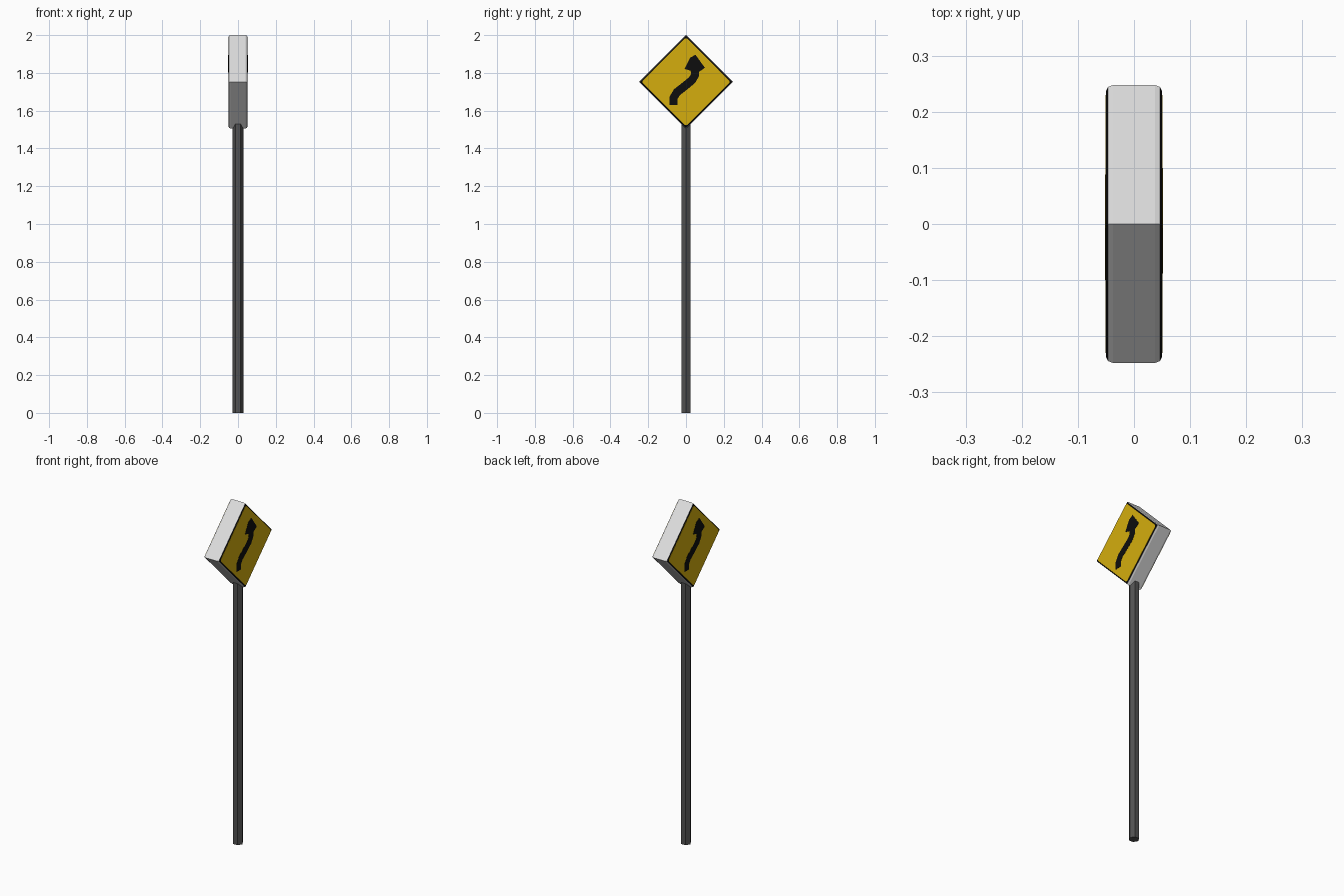
import bpy, bmesh, math
from mathutils import Vector

if "Cube" in bpy.data.objects:
    bpy.data.objects.remove(bpy.data.objects["Cube"])

CZ = 1.753  # height of the sign centre


def mat(name, rgb):
    m = bpy.data.materials.new(name)
    m.diffuse_color = (*rgb, 1)
    m.use_nodes = True
    m.node_tree.nodes["Principled BSDF"].inputs["Base Color"].default_value = m.diffuse_color
    return m


white = mat("pale_grey", (0.72, 0.72, 0.72))
black = mat("black", (0.004, 0.004, 0.004))
yellow = mat("sign_yellow", (0.66, 0.42, 0.004))
grey = mat("pole_grey", (0.085, 0.085, 0.085))


def finish(name, bm, mats):
    bmesh.ops.recalc_face_normals(bm, faces=bm.faces)
    me = bpy.data.meshes.new(name)
    bm.to_mesh(me)
    bm.free()
    for m in mats:
        me.materials.append(m)
    ob = bpy.data.objects.new(name, me)
    bpy.context.collection.objects.link(ob)
    return ob


# sign box: diamond rings lofted along x, with rounded rims
half = [(0.037, 0.248), (0.0465, 0.244), (0.05, 0.237)]
profile = [(-x, r) for x, r in reversed(half)] + half
bm = bmesh.new()
rings = [[bm.verts.new((x, r * c, CZ + r * s))
          for c, s in ((1, 0), (0, 1), (-1, 0), (0, -1))] for x, r in profile]
for a, b in zip(rings, rings[1:]):
    for i in range(4):
        j = (i + 1) % 4
        bm.faces.new((a[i], a[j], b[j], b[i]))
bm.faces.new(rings[0])
bm.faces.new(rings[-1])
for f in bm.faces:  # outer rim and end faces are black
    f.material_index = 1 if abs(f.calc_center_median().x) > 0.045 else 0
finish("sign_box", bm, [white, black])


def plate(name, pts, side, x0, x1, m):
    """Thin plate from a (y, z) outline, turned half round for the -x side."""
    bm = bmesh.new()
    face = bm.faces.new([bm.verts.new((side * x0, side * y, CZ + z)) for y, z in pts])
    ret = bmesh.ops.extrude_face_region(bm, geom=[face])
    for v in ret["geom"]:
        if isinstance(v, bmesh.types.BMVert):
            v.co.x = side * x1
    bmesh.ops.triangulate(bm, faces=[f for f in bm.faces if len(f.verts) > 4])
    finish(name, bm, [m])


# yellow panel outline: diamond with clipped corners
R, C = 0.2365, 0.007
panel = [(R - C, C), (C, R - C), (-C, R - C), (-R + C, C),
         (-R + C, -C), (-C, -R + C), (C, -R + C), (R - C, -C)]

# winding arrow: stroke along a path, with a broad head
path = [Vector(p) for p in ((-.066, -.122), (-.066, -.085), (-.048, -.055),
                            (-.005, -.022), (.033, .010), (.048, .036), (.046, .064))]
left, right = [], []
for i, p in enumerate(path):
    t = (path[min(i + 1, len(path) - 1)] - path[max(i - 1, 0)]).normalized()
    n = Vector((-t.y, t.x)) * 0.022
    left.append(tuple(p + n))
    right.append(tuple(p - n))
stroke = right + left[::-1]
head = [(-.008, .068), (.062, .048), (.1, .074), (.05, .143), (.022, .127)]

for side, tag in ((1, "right"), (-1, "left")):
    plate("panel_" + tag, panel, side, 0.0495, 0.0508, yellow)
    plate("arrow_stem_" + tag, stroke, side, 0.0500, 0.0516, black)
    plate("arrow_head_" + tag, head, side, 0.0500, 0.0518, black)

# six-sided pole, corners towards +x and -x
bm = bmesh.new()
TOP = 1.53
base = [(0.028 * math.cos(i * math.pi / 3), 0.028 * math.sin(i * math.pi / 3)) for i in range(6)]
lo = [bm.verts.new((x, y, 0)) for x, y in base]
hi = [bm.verts.new((x, y, TOP)) for x, y in base]
for i in range(6):
    j = (i + 1) % 6
    bm.faces.new((lo[i], lo[j], hi[j], hi[i]))
bm.faces.new(lo)
bm.faces.new(hi)
finish("pole", bm, [grey])
